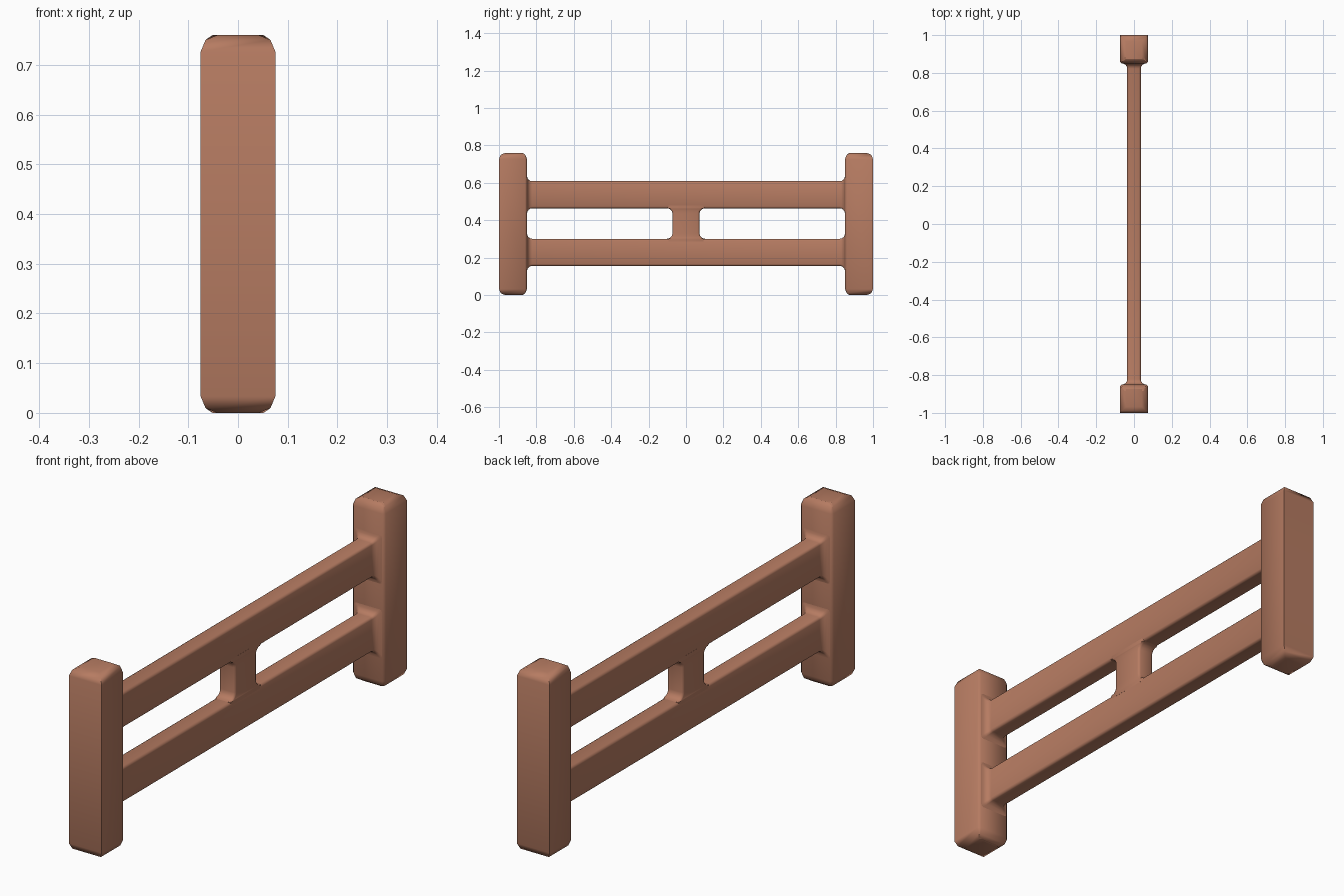
import bpy, bmesh, math
from mathutils import Vector

if "Cube" in bpy.data.objects:
    bpy.data.objects.remove(bpy.data.objects["Cube"])

wood = bpy.data.materials.new("warm brown wood")
wood.diffuse_color = (0.47, 0.2, 0.122, 1)
wood.use_nodes = True
wood.node_tree.nodes["Principled BSDF"].inputs["Base Color"].default_value = wood.diffuse_color


def finish(bm, name, angle):
    bmesh.ops.recalc_face_normals(bm, faces=bm.faces)
    me = bpy.data.meshes.new(name)
    bm.to_mesh(me)
    bm.free()
    me.materials.append(wood)
    me.shade_smooth()
    me.set_sharp_from_angle(angle=math.radians(angle))
    ob = bpy.data.objects.new(name, me)
    bpy.context.collection.objects.link(ob)
    return ob


def section(hx, hw, r=0.01, n=2):
    """Rectangle outline with rounded corners."""
    pts = []
    for k, (sx, sw) in enumerate(((1, 1), (-1, 1), (-1, -1), (1, -1))):
        for i in range(n + 1):
            a = math.pi / 2 * (k + i / n)
            pts.append((sx * (hx - r) + r * math.cos(a), sw * (hw - r) + r * math.sin(a)))
    return pts


def flared_bar(name, half_len, embed, hx, hw, r, flare_x, place):
    """Bar with a concave fillet at each end, sunk into its neighbours."""
    half = [(half_len - t, r - math.sqrt(max(0, r * r - (r - t) ** 2)))
            for t in (r * (1 - math.cos(i * math.pi / 8)) for i in range(5))]
    half.insert(0, (half_len + embed, r))
    stations = [(-s, o) for s, o in half] + half[::-1]
    bm = bmesh.new()
    rings = [[bm.verts.new(place(x, w, s)) for x, w in section(hx + o * flare_x, hw + o)]
             for s, o in stations]
    for a, b in zip(rings, rings[1:]):
        for i in range(len(a)):
            j = (i + 1) % len(a)
            bm.faces.new((a[i], a[j], b[j], b[i]))
    bm.faces.new(rings[0])
    bm.faces.new(rings[-1])
    finish(bm, name, 50)


# End posts: rounded tops and feet, softened inner vertical edges
for name, side in (("left_post", -1), ("right_post", 1)):
    bm = bmesh.new()
    bmesh.ops.create_cube(bm, size=1)
    for v in bm.verts:
        v.co = Vector((v.co.x * 0.15, v.co.y * 0.15 + side * 0.925, v.co.z * 0.76 + 0.38))
    inner = [e for e in bm.edges
             if abs(e.verts[0].co.z - e.verts[1].co.z) > 0.5 and abs(e.verts[0].co.y) < 0.9]
    bmesh.ops.bevel(bm, geom=inner, offset=0.01, segments=1, affect='EDGES', profile=0.5)
    caps = [e for e in bm.edges if abs(e.verts[0].co.z - e.verts[1].co.z) < 0.01]
    bmesh.ops.bevel(bm, geom=caps, offset=0.033, segments=2, affect='EDGES', profile=0.5)
    finish(bm, name, 50)

# Two long rails between the posts
for name, zc in (("lower_rail", 0.2285), ("upper_rail", 0.5365)):
    flared_bar(name, 0.85, 0.02, 0.036, 0.0725, 0.028, 1,
               lambda x, w, s, zc=zc: (x, s, zc + w))

# Short centre upright joining the rails, flush with their faces
flared_bar("centre_upright", 0.0815, 0.014, 0.0362, 0.072, 0.03, 0,
           lambda x, w, s: (x, w, 0.3825 + s))
